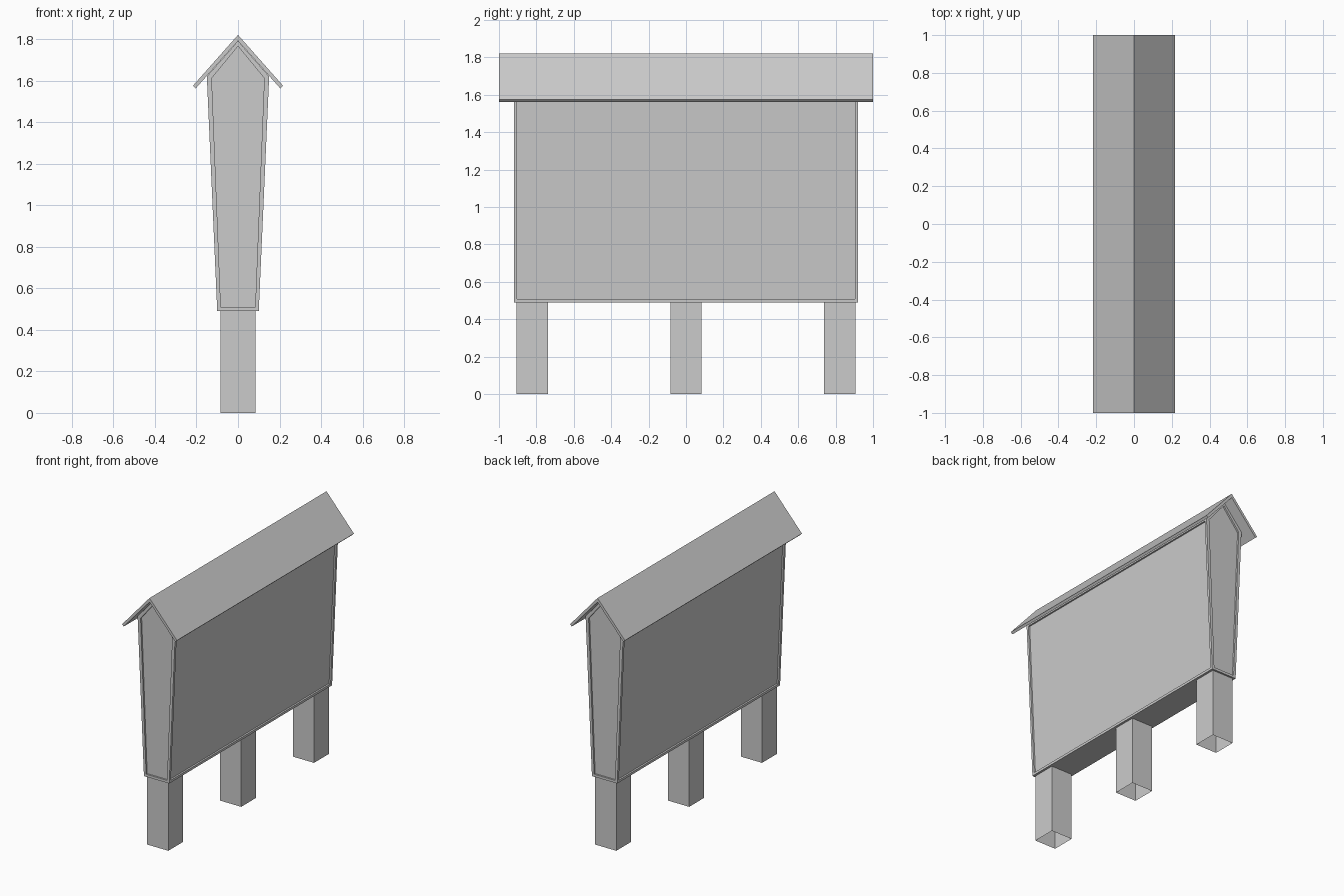
import bpy, bmesh

if "Cube" in bpy.data.objects:
    bpy.data.objects.remove(bpy.data.objects["Cube"])


def add_object(name, bm):
    bmesh.ops.recalc_face_normals(bm, faces=bm.faces[:])
    mesh = bpy.data.meshes.new(name)
    bm.to_mesh(mesh)
    bm.free()
    obj = bpy.data.objects.new(name, mesh)
    bpy.context.collection.objects.link(obj)
    return obj


def extrude_profile(profile, half_length):
    """Closed prism from an xz profile, running along y."""
    bm = bmesh.new()
    face = bm.faces.new([bm.verts.new((x, -half_length, z)) for x, z in profile])
    new = bmesh.ops.extrude_face_region(bm, geom=[face], use_keep_orig=True)["geom"]
    verts = [v for v in new if isinstance(v, bmesh.types.BMVert)]
    bmesh.ops.translate(bm, verts=verts, vec=(0, 2 * half_length, 0))
    bmesh.ops.recalc_face_normals(bm, faces=bm.faces[:])
    return bm


def mirrored(half):
    """Complete a right-hand half profile across x = 0."""
    return half + [(-x, z) for x, z in reversed(half) if x > 0]


# Tapered board body with recessed panels on both sides and both ends
body = extrude_profile(mirrored([(0.1, 0.49), (0.15, 1.62), (0, 1.79)]), 0.92)
panels = [f for f in body.faces if abs(f.normal.z) < 0.2]
bmesh.ops.inset_individual(body, faces=panels, thickness=0.025, depth=0)
bmesh.ops.inset_individual(body, faces=panels, thickness=0, depth=-0.012)
bmesh.ops.remove_doubles(body, verts=body.verts[:], dist=0.0001)
add_object("board_body", body)

# Thin pitched roof
roof = [(0, 1.82), (0.217, 1.575), (0.204, 1.562), (0, 1.791),
        (-0.204, 1.562), (-0.217, 1.575)]
add_object("pitched_roof", extrude_profile(roof, 1.0))

# Three hollow square legs, open at the ends
for name, y in (("front_leg", -0.823), ("middle_leg", 0), ("back_leg", 0.823)):
    bm = bmesh.new()
    bmesh.ops.create_cube(bm, size=1)
    caps = [f for f in bm.faces if abs(f.normal.z) > 0.5]
    bmesh.ops.delete(bm, geom=caps, context='FACES_ONLY')
    bmesh.ops.scale(bm, verts=bm.verts[:], vec=(0.168, 0.168, 0.49))
    bmesh.ops.translate(bm, verts=bm.verts[:], vec=(0, y, 0.245))
    add_object(name, bm)
